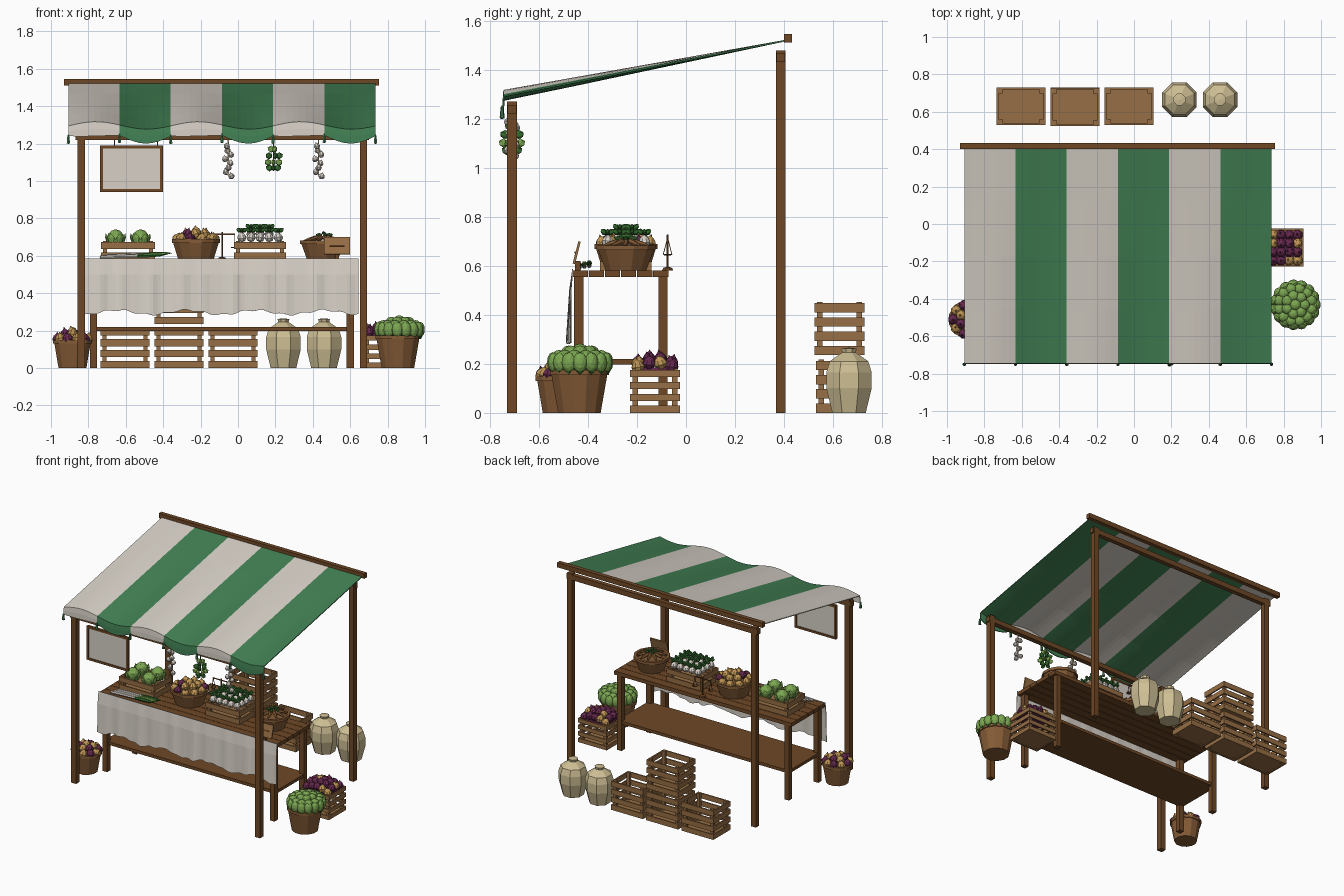
import bpy, bmesh, math, random
from mathutils import Matrix, Vector

if "Cube" in bpy.data.objects:
    bpy.data.objects.remove(bpy.data.objects["Cube"])

random.seed(4)


def mat(name, r, g, b):
    m = bpy.data.materials.new(name)
    m.diffuse_color = tuple((c / 255) ** 2.2 for c in (r, g, b)) + (1,)
    m.use_nodes = True
    m.node_tree.nodes["Principled BSDF"].inputs["Base Color"].default_value = m.diffuse_color
    return m


DARK = mat("dark_wood", 110, 73, 42)
CRATE = mat("crate_wood", 149, 110, 70)
BASKET = mat("basket_wood", 132, 92, 57)
CREAM = mat("cream_cloth", 214, 207, 197)
GREEN = mat("awning_green", 68, 128, 85)
SACK = mat("sack_cloth", 205, 189, 146)
LEAF = mat("leaf_green", 122, 165, 82)
HERB = mat("dark_leaf_green", 56, 108, 50)
PURPLE = mat("purple_skin", 100, 44, 78)
GOLD = mat("gold_skin", 190, 148, 84)


class Part:
    """Collects simple shapes into one named object."""
    def __init__(self, name):
        self.name, self.bm, self.mats = name, bmesh.new(), []

    def slot(self, m):
        if m not in self.mats:
            self.mats.append(m)
        return self.mats.index(m)

    def paint(self, verts, m):
        i = self.slot(m)
        for f in {f for v in verts for f in v.link_faces}:
            f.material_index = i

    def box(self, x0, x1, y0, y1, z0, z1, m, rot=None):
        M = Matrix.Translation(((x0 + x1) / 2, (y0 + y1) / 2, (z0 + z1) / 2))
        M = M @ (rot or Matrix()) @ Matrix.Diagonal((x1 - x0, y1 - y0, z1 - z0, 1))
        self.paint(bmesh.ops.create_cube(self.bm, size=1, matrix=M)["verts"], m)

    def ball(self, c, s, m, rot=None, sub=2):
        M = Matrix.Translation(c) @ (rot or Matrix()) @ Matrix.Diagonal((*s, 1))
        self.paint(bmesh.ops.create_icosphere(self.bm, subdivisions=sub, radius=1, matrix=M)["verts"], m)

    def lathe(self, prof, n, M, m):
        rings, new = [], []
        for r, z in prof:
            k = 1 if r < 1e-6 else n
            ring = [self.bm.verts.new(M @ Vector((r * math.cos(2 * math.pi * (i + .5) / n),
                    r * math.sin(2 * math.pi * (i + .5) / n), z))) for i in range(k)]
            rings.append(ring)
            new += ring
        for a, b in zip(rings, rings[1:]):
            for i in range(n):
                j = (i + 1) % n
                q = [a[i % len(a)], a[j % len(a)], b[j % len(b)], b[i % len(b)]]
                self.bm.faces.new(list(dict.fromkeys(q)))
        self.paint(new, m)

    def onion(self, c, r, m, tilt=.35):
        M = Matrix.Translation(c) @ Matrix.Rotation(random.uniform(-tilt, tilt), 4, 'X') \
            @ Matrix.Rotation(random.uniform(-tilt, tilt), 4, 'Y') @ Matrix.Scale(r, 4)
        self.lathe([(0, -.9), (.7, -.65), (1, 0), (.7, .6), (.2, 1), (0, 1.35)], 8, M, m)

    def done(self):
        bmesh.ops.recalc_face_normals(self.bm, faces=self.bm.faces)
        me = bpy.data.meshes.new(self.name)
        self.bm.to_mesh(me)
        self.bm.free()
        for m in self.mats:
            me.materials.append(m)
        ob = bpy.data.objects.new(self.name, me)
        bpy.context.collection.objects.link(ob)
        return ob


def at(x, y, z):
    return Matrix.Translation((x, y, z))


def rings(spec, cx, cy):
    """Points on stacked rings: (radius, height, count)."""
    for k, (r, z, n) in enumerate(spec):
        for i in range(n):
            a = 2 * math.pi * (i + k * .5) / n
            yield cx + r * math.cos(a), cy + r * math.sin(a), z, a, k


def crate(name, x0, x1, y0, y1, z0, h, n):
    p, t, pw = Part(name), .01, .022
    for x in (x0 + t, x1 - t - pw):
        for y in (y0 + t, y1 - t - pw):
            p.box(x, x + pw, y, y + pw, z0, z0 + h, CRATE)
    gap = .02
    s = (h - .005 - gap * (n - 1)) / n
    for i in range(n):
        a = z0 + i * (s + gap)
        for y in (y0, y1 - t):
            p.box(x0, x1, y, y + t, a, a + s, CRATE)
        for x in (x0, x1 - t):
            p.box(x, x + t, y0 + t, y1 - t, a, a + s, CRATE)
    p.box(x0 + t, x1 - t, y0 + t, y1 - t, z0 + .004, z0 + .016, CRATE)
    p.done()


def basket(name, x, y, z, rb, rt, h):
    p = Part(name)
    p.lathe([(0, 0), (rb, 0), (rt, h - .02), (rt + .007, h - .02), (rt + .007, h),
             (rt - .012, h), (rt - .02, h - .03), (0, h - .03)], 12, at(x, y, z), BASKET)
    p.done()


# Frame posts and beams
p = Part("frame")
for x in (-.837, .671):
    p.box(x - .02, x + .02, -.73, -.69, 0, 1.27, DARK)
    p.box(x - .02, x + .02, .368, .405, 0, 1.477, DARK)
p.box(-.87, .70, -.728, -.692, 1.22, 1.255, DARK)
p.box(-.87, .70, .37, .403, 1.43, 1.468, DARK)
p.box(-.93, .755, .40, .432, 1.51, 1.545, DARK)
p.done()

# Striped awning with wavy front edge and scalloped valance
p = Part("awning")
X0, X1, SUB = -.907, .735, 8
NX, W = 6 * SUB, (X1 - X0) / 6


def edge(x):
    return .02 * math.cos(math.pi * (x + .76) / W)


grid = []
for i in range(NX + 1):
    x = X0 + (X1 - X0) * i / NX
    col = [(x, .41 - 1.155 * t, 1.522 - .225 * t + t * edge(x)) for t in (0, .25, .5, .75, 1)]
    drop = .055 + .022 * math.sin(math.pi * (i % SUB) / SUB)
    col += [(x, -.748, 1.297 + edge(x) - drop * s) for s in (.5, 1)]
    grid.append([p.bm.verts.new(c) for c in col])
stripe = [p.slot(CREAM), p.slot(GREEN)]
for i in range(NX):
    for j in range(6):
        f = p.bm.faces.new((grid[i][j], grid[i][j + 1], grid[i + 1][j + 1], grid[i + 1][j]))
        f.material_index = stripe[i // SUB % 2]
p.done().modifiers.new("thickness", 'SOLIDIFY').thickness = .006
p = Part("valance_tassels")
for i in range(7):
    x = X0 + W * i
    p.lathe([(0, -.04), (.01, -.036), (.006, .005), (0, .012)], 6, at(x, -.75, 1.24 + edge(x)), GREEN)
p.done()

# Counter table
p = Part("table")
for i in range(6):
    y = -.462 + i * .0655
    p.box(-.815, .64, y, y + .0625, .553, .58, DARK)
for x in (-.773, .60):
    for y in (-.437, -.094):
        p.box(x - .019, x + .019, y - .019, y + .019, 0, .553, DARK)
p.box(-.79, .617, -.44, -.08, .197, .219, DARK)
p.done()

# Front cloth with folds
p = Part("table_cloth")
cols = []
for i in range(73):
    x = -.82 + 1.465 * i / 72
    w = math.sin(x * 43) + .5 * math.sin(x * 71)
    zb = .297 + .012 * math.sin(x * 17) + .005 * math.sin(x * 60)
    cols.append([p.bm.verts.new(c) for c in ((x, -.464, .586), (x, -.474 + .002 * w, .5), (x, -.48 + .007 * w, zb))])
for a, b in zip(cols, cols[1:]):
    for j in range(2):
        p.bm.faces.new((a[j], a[j + 1], b[j + 1], b[j]))
p.slot(CREAM)
p.done().modifiers.new("thickness", 'SOLIDIFY').thickness = .004

# Hanging board
p = Part("hanging_board")
p.box(-.725, -.412, -.715, -.705, .952, 1.178, CREAM)
for z in (.94, 1.174):
    p.box(-.738, -.40, -.72, -.70, z, z + .016, DARK)
for x in (-.738, -.416):
    p.box(x, x + .016, -.72, -.70, .94, 1.19, DARK)
for x in (-.66, -.43):
    p.box(x - .003, x + .003, -.713, -.707, 1.19, 1.225, DARK)
p.done()

# Hanging garlic braids and herb bunch
for name, x in (("garlic_braid_left", -.052), ("garlic_braid_right", .43)):
    p = Part(name)
    p.box(x - .003, x + .003, -.713, -.707, 1.03, 1.225, SACK)
    for i in range(8):
        a = i * 2.4
        p.onion((x + .017 * math.cos(a), -.71 + .017 * math.sin(a), 1.025 + i * .023), .018, CREAM)
    p.done()
p = Part("herb_bunch")
p.box(.187, .193, -.713, -.707, 1.1, 1.225, HERB)
for x, y, z, a, k in rings([(.022, 1.07, 4), (.034, 1.10, 6), (.03, 1.135, 5), (.012, 1.17, 3)], .19, -.71):
    p.ball((x, y, z), (.022, .012, .019), (HERB, LEAF)[k % 2], Matrix.Rotation(a, 4, 'Z'), 1)
p.done()

# Crates
for i, x in enumerate((-.735, -.446, -.158)):
    crate("back_crate_%d" % (i + 1), x, x + .262, .53, .73, 0, .217, 4)
crate("stacked_crate", -.446, -.184, .525, .728, .235, .217, 4)
crate("side_crate", .668, .905, -.228, -.025, 0, .18, 4)
crate("cabbage_crate", -.733, -.444, -.35, -.14, .581, .098, 2)
crate("turnip_crate", -.022, .257, -.35, -.14, .581, .098, 2)

# Baskets
basket("lettuce_basket", .855, -.435, 0, .09, .118, .175)
basket("left_basket", -.885, -.51, 0, .077, .1, .15)
basket("onion_basket", -.225, -.245, .581, .098, .126, .108)
basket("carrot_basket", .452, -.245, .581, .086, .117, .102)

# Sacks
for i, x in enumerate((.243, .46)):
    p = Part("sack_%d" % (i + 1))
    p.lathe([(0, 0), (.074, 0), (.1, .1), (.1, .165), (.085, .21), (.03, .246), (.034, .262), (0, .266)],
            8, at(x, .665, 0), SACK)
    p.done()

# Lettuce mound
p = Part("lettuce_mound")
for x, y, z, a, k in rings([(.112, .205, 15), (.088, .232, 12), (.048, .25, 7), (0, .258, 1)], .863, -.432):
    s = (.024, .03, .042) if k == 0 else (.03, .03, .024)
    p.ball((x, y, z), s, LEAF, Matrix.Rotation(a, 4, 'Z'))
for x, y, z, a, k in rings([(.115, .185, 15)], .863, -.432):
    p.ball((x, y, z), (.012, .02, .03), HERB, Matrix.Rotation(a, 4, 'Z'), 1)
p.ball((.863, -.432, .2), (.105, .105, .05), HERB)
p.done()

# Onions in baskets and the side crate
for name, cx, cy, z, R, odd in (("left_onions", -.885, -.51, .155, .08, 2), ("basket_onions", -.225, -.245, .69, .1, 6)):
    p = Part(name)
    for i, (x, y, zz, a, k) in enumerate(rings([(R, z, 10), (R * .55, z + .024, 6), (0, z + .035, 1)], cx, cy)):
        p.onion((x, y, zz), .03, PURPLE if i % odd == 1 else GOLD)
    p.done()
p = Part("side_crate_onions")
for i in range(5):
    for j in range(4):
        c = (i - 2) ** 2 / 4 + (j - 1.5) ** 2 / 2.25
        p.onion((.787 + (i - 2) * .043, -.127 + (j - 1.5) * .046, .222 - .018 * c), .029,
                random.choice((PURPLE, PURPLE, GOLD)))
p.box(.69, .885, -.21, -.045, .16, .185, PURPLE)
p.done()

# Cabbages
p = Part("cabbages")
for cx in (-.655, -.522):
    for cy in (-.295, -.192):
        p.ball((cx, cy, .69), (.047, .047, .052), LEAF)
        for x, y, z, a, k in rings([(.043, .685, 6)], cx, cy):
            p.ball((x, y, z), (.01, .025, .036), (LEAF, HERB)[int(a * 2) % 2],
                   Matrix.Rotation(a, 4, 'Z') @ Matrix.Rotation(.25, 4, 'Y'), 1)
p.done()

# Turnips with leafy tops
p = Part("turnips")
for i in range(5):
    for j in range(4):
        x, y = .118 + (i - 2) * .049, -.245 + (j - 1.5) * .05
        z = .697 + (.02 if 0 < i < 4 and 0 < j < 3 else 0)
        p.onion((x, y, z), .026, CREAM, .2)
        for _, _, _, a, k in rings([(1, 0, 4)], 0, 0):
            p.ball((x + .014 * math.cos(a), y + .014 * math.sin(a), z + .04), (.018, .01, .013), HERB,
                   Matrix.Rotation(a, 4, 'Z') @ Matrix.Rotation(-.5, 4, 'Y'), 1)
p.done()

# Radial roots with leafy centre
p = Part("carrots")
for x, y, z, a, k in rings([(.025, .70, 10)], .452, -.245):
    M = at(x, y, z) @ Matrix.Rotation(a, 4, 'Z') @ Matrix.Rotation(math.pi / 2 + .25, 4, 'Y')
    p.lathe([(0, 0), (.014, .006), (.01, .05), (0, .09)], 6, M, BASKET)
for x, y, z, a, k in rings([(.03, .712, 5), (.008, .722, 2)], .458, -.245):
    p.ball((x, y, z), (.022, .01, .01), HERB, Matrix.Rotation(a, 4, 'Z'), 1)
p.done()

# Leeks
p = Part("leeks")
for i in range(3):
    M = at(-.74 + .015 * i, -.435 + .02 * i, .592 + .004 * i) @ Matrix.Rotation(math.pi / 2 - .04, 4, 'Y')
    p.lathe([(0, 0), (.01, .004), (.009, .2)], 6, M, CREAM)
    p.lathe([(.009, .2), (.012, .26), (.01, .32), (0, .36)], 6, M, (HERB, LEAF)[i % 2])
p.done()

# Price plaque leaning on the table
p = Part("price_plaque")
lean = Matrix.Rotation(-.25, 4, 'X')
p.box(.46, .598, -.451, -.441, .606, .7, CRATE, lean)
p.box(.49, .57, -.4555, -.4475, .65, .657, DARK, lean)
p.box(.52, .54, -.452, -.43, .58, .62, DARK)
p.done()

# Balance scale
p = Part("balance_scale")
p.lathe([(0, 0), (.024, 0), (.02, .01), (.004, .014), (.004, .145), (0, .147)], 8, at(-.085, -.075, .581), DARK)
p.box(-.153, -.017, -.078, -.072, .712, .718, DARK)
for x in (-.15, -.02):
    p.lathe([(0, 0), (.018, .003), (.02, .008), (0, .006)], 8, at(x, -.075, .64), DARK)
    for s in (-1, 1):
        p.box(x - .0015, x + .0015, -.0765 + s * .009, -.0735 + s * .009, .645, .714, DARK,
              Matrix.Rotation(s * .25, 4, 'X'))
p.done()
